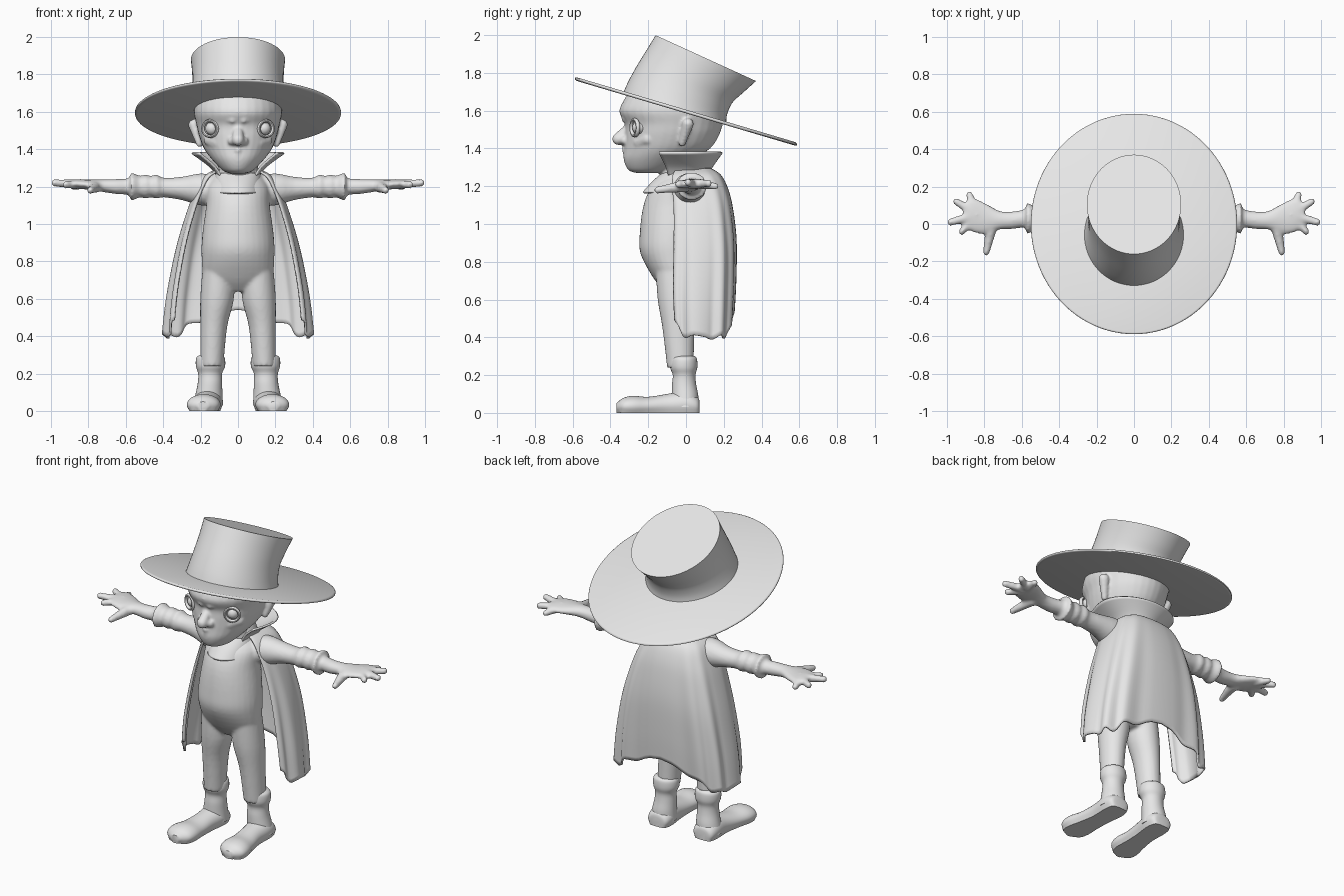
import bpy, bmesh
from math import sin, cos, tau, radians, copysign
from mathutils import Vector, Matrix

cube = bpy.data.objects.get("Cube")
if cube:
    bpy.data.objects.remove(cube, do_unlink=True)

grey = bpy.data.materials.new("plain_grey")
grey.use_nodes = True
GREY = (0.8, 0.8, 0.8, 1)
grey.diffuse_color = GREY
grey.node_tree.nodes["Principled BSDF"].inputs["Base Color"].default_value = GREY


def smooth_rows(rows, steps):
    """Catmull-Rom interpolation through the given sections."""
    rows = [Vector(r) for r in rows]
    out = []
    for i in range(len(rows) - 1):
        b, c = rows[i], rows[i + 1]
        a, d = rows[max(i - 1, 0)], rows[min(i + 2, len(rows) - 1)]
        for k in range(steps):
            t = k / steps
            out.append(b + (c - a) * (t / 2)
                       + (a * 2 - b * 5 + c * 4 - d) * (t * t / 2)
                       + (b * 3 - a - c * 3 + d) * (t ** 3 / 2))
    return out + [rows[-1]]


def bridge(bm, rings, closed):
    for low, high in zip(rings, rings[1:]):
        n = len(low)
        for i in range(n if closed else n - 1):
            j = (i + 1) % n
            bm.faces.new((low[i], low[j], high[j], high[i]))


def loft(bm, rows, axis="Z", side=1, steps=4, segs=32):
    """Closed body of elliptical sections: x, y, z, two radii, optional tilt in degrees."""
    rings = []
    for row in smooth_rows(rows, steps):
        x, y, z, ra, rb = row[:5]
        tilt = Matrix.Rotation(radians(-row[5]) if len(row) > 5 else 0, 3, "X")
        ring = []
        for i in range(segs):
            u, v = ra * cos(tau * i / segs), rb * sin(tau * i / segs)
            offset = {"X": (0, u, v), "Y": (u, 0, v), "Z": (u, v, 0)}[axis]
            p = Vector((x, y, z)) + tilt @ Vector(offset)
            ring.append(bm.verts.new((p.x * side, p.y, p.z)))
        rings.append(ring)
    bridge(bm, rings, True)
    bm.faces.new(rings[0])
    bm.faces.new(rings[-1])


def taper(bm, start, end, r1, r2, side=1, count=8):
    """Rounded finger-like limb made of a run of balls."""
    for i in range(count):
        t = i / (count - 1)
        p = Vector(start).lerp(Vector(end), t)
        p.x *= side
        bmesh.ops.create_icosphere(bm, subdivisions=2, radius=r1 + (r2 - r1) * t,
                                   matrix=Matrix.Translation(p))


def finish(bm, name, voxel=0, relax=4, thick=0, angle=40):
    bmesh.ops.recalc_face_normals(bm, faces=bm.faces)
    mesh = bpy.data.meshes.new(name)
    bm.to_mesh(mesh)
    bm.free()
    mesh.materials.append(grey)
    ob = bpy.data.objects.new(name, mesh)
    bpy.context.collection.objects.link(ob)
    if voxel:
        fuse = ob.modifiers.new("fuse", "REMESH")
        fuse.mode, fuse.voxel_size, fuse.use_smooth_shade = "VOXEL", voxel, True
        soft = ob.modifiers.new("soften", "SMOOTH")
        soft.factor, soft.iterations = 0.5, relax
    if thick:
        shell = ob.modifiers.new("shell", "SOLIDIFY")
        shell.thickness, shell.offset = thick, 0
    bpy.ops.object.select_all(action="DESELECT")
    ob.select_set(True)
    bpy.context.view_layer.objects.active = ob
    bpy.ops.object.shade_smooth_by_angle(angle=radians(angle))
    return ob


def sheet(name, rows, span, power=1, adjust=None, cols=72, thick=0.012):
    """Open cloth wrapped round the z axis; rows hold z, x radius, y radius, y centre."""
    bm = bmesh.new()
    rings = []
    for z, rx, ry, cy in smooth_rows(rows, 5):
        ring = []
        for i in range(cols + 1):
            t = 2 * i / cols - 1
            a = radians(span) * t
            s, c = (copysign(abs(f) ** power, f) for f in (sin(a), cos(a)))
            p = Vector((rx * s, cy + ry * c, z))
            ring.append(bm.verts.new(adjust(p, t) if adjust else p))
        rings.append(ring)
    bridge(bm, rings, False)
    finish(bm, name, thick=thick)


# Body: torso, legs, sleeves and hands fused into one skin
body = bmesh.new()
loft(body, [(0, -.05, .64, .1, .06), (0, -.06, .71, .18, .11), (0, -.075, .84, .195, .165),
            (0, -.075, .95, .19, .17), (0, -.06, 1.1, .17, .165), (0, -.03, 1.2, .165, .15),
            (0, 0, 1.27, .12, .11), (0, 0, 1.36, .09, .09)])
for side in (1, -1):
    loft(body, [(.105, -.06, .76, .085, .1), (.112, -.05, .6, .09, .1),
                (.13, -.04, .45, .072, .085), (.14, -.03, .24, .062, .07)], side=side)
    loft(body, [(.06, .02, 1.18, .09, .08), (.2, .02, 1.185, .085, .085),
                (.3, .03, 1.19, .066, .062), (.4, .03, 1.195, .058, .052),
                (.435, .03, 1.2, .07, .065), (.465, .03, 1.2, .06, .056),
                (.495, .03, 1.2, .068, .064), (.525, .03, 1.2, .06, .057),
                (.57, .03, 1.2, .082, .074), (.585, .03, 1.2, .05, .045),
                (.65, .02, 1.2, .047, .04), (.72, .02, 1.205, .05, .034),
                (.8, .03, 1.21, .085, .027), (.87, .05, 1.215, .09, .024),
                (.91, .05, 1.215, .06, .018)], axis="X", side=side, steps=3)
    for tip, r in (((.88, .155, 1.2), .02), ((.95, .12, 1.215), .02),
                   ((.98, .01, 1.22), .021), ((.92, -.04, 1.21), .02)):
        taper(body, (.84, .05, 1.212), tip, .028, r, side)
    taper(body, (.76, -.01, 1.2), (.79, -.15, 1.18), .034, .02, side)
finish(body, "body", voxel=.01)

# Boots: rolled cuff, shaft and round-toed foot on a flat sole
for side, label in ((1, "left"), (-1, "right")):
    boot = bmesh.new()
    loft(boot, [(.145, -.015, .3, .058, .062), (.147, -.012, .285, .076, .07),
                (.147, -.012, .24, .078, .072), (.149, -.01, .2, .064, .06),
                (.15, -.01, .15, .065, .064), (.155, -.005, .09, .072, .07),
                (.16, -.005, .03, .08, .07)], side=side)
    loft(boot, [(.16, .072, .03, .03, .03), (.16, .06, .035, .065, .05), (.16, 0, .045, .078, .07),
                (.165, -.1, .04, .07, .06), (.175, -.2, .035, .078, .05),
                (.183, -.28, .035, .09, .055), (.187, -.335, .033, .078, .045),
                (.188, -.368, .03, .03, .02)], axis="Y", side=side)
    for v in boot.verts:
        v.co.z = 0 if v.co.z < .012 else v.co.z
    finish(boot, label + "_boot")

# Head with nose, lips, cheeks and ears
head = bmesh.new()
loft(head, [(0, -.2, 1.27, .04, .06), (0, -.19, 1.285, .08, .115), (0, -.15, 1.34, .135, .18),
            (0, -.1, 1.4, .18, .228), (0, -.075, 1.47, .208, .25), (0, -.065, 1.53, .222, .26),
            (0, -.07, 1.6, .236, .283), (0, -.06, 1.68, .225, .255)])
taper(head, (0, -.29, 1.52), (0, -.358, 1.45), .025, .034)
taper(head, (0, -.05, 1.2), (0, -.02, 1.35), .1, .1)
for side in (1, -1):
    taper(head, (.02, -.335, 1.445), (.035, -.325, 1.443), .025, .022, side)
    taper(head, (0, -.325, 1.395), (.055, -.295, 1.4), .016, .01, side)
    taper(head, (0, -.317, 1.37), (.045, -.295, 1.375), .018, .01, side)
    taper(head, (.1, -.24, 1.435), (.15, -.2, 1.45), .045, .035, side)
    taper(head, (.205, -.02, 1.43), (.235, .01, 1.53), .02, .032, side)
    taper(head, (.03, -.325, 1.555), (.14, -.27, 1.575), .018, .016, side)
finish(head, "head", voxel=.008)

# Eyes with raised rims
for side, label in ((1, "left"), (-1, "right")):
    aim = Matrix.Translation((side * .145, -.262, 1.51)) \
        @ Vector((side * .45, -1, 0)).to_track_quat("Z", "Y").to_matrix().to_4x4()
    rim = bmesh.new()
    rings = []
    for i in range(33):
        a = tau * i / 32
        rings.append([rim.verts.new(aim @ Vector((
            (.042 + .009 * cos(b)) * cos(a), (.042 + .009 * cos(b)) * sin(a), .012 * sin(b) + .01)))
            for b in (tau * k / 10 for k in range(10))])
    bridge(rim, rings, True)
    bmesh.ops.remove_doubles(rim, verts=rim.verts, dist=.0001)
    finish(rim, label + "_eye_rim")
    eye = bmesh.new()
    bmesh.ops.create_uvsphere(eye, u_segments=24, v_segments=12, radius=.036,
                              matrix=aim @ Matrix.Translation((0, 0, -.015)))
    finish(eye, label + "_eye")

# Hat: wide tilted brim and a flared flat-topped crown
brim = bmesh.new()
loft(brim, [(0, 0, 1.586, .535, .6, 16.5), (0, 0, 1.59, .55, .613, 16.5),
            (0, 0, 1.6, .55, .613, 16.5), (0, 0, 1.605, .54, .604, 16.5)], steps=2, segs=96)
finish(brim, "hat_brim", angle=60)
crown = bmesh.new()
loft(crown, [(0, -.06, 1.61, .268, .285, 17), (0, -.045, 1.665, .255, .276, 18),
             (0, -.01, 1.735, .245, .272, 20), (0, .045, 1.805, .245, .28, 23),
             (0, .105, 1.878, .252, .292, 24.5)], segs=64)
finish(crown, "hat_crown")


# Cape with folds that deepen towards a scalloped hem
def drape(p, t):
    top, s = 1.29, abs(t)
    drop = (top - p.z) / .89
    hem = .4 + .13 * max(0, 1 - s / .4) + .08 * max(0, s - .8) / .2 + .012 * cos(t * 26)
    fold = 1 + .03 * drop * cos(t * 26)
    return Vector((p.x * fold, p.y * fold, top - drop * (top - hem)))


sheet("cape", [(1.29, .11, .1, .03), (1.25, .18, .14, .04), (1.17, .225, .16, .055),
               (1.05, .27, .17, .07), (.85, .325, .18, .078), (.6, .37, .18, .075),
               (.4, .39, .17, .075)], span=130, power=.6, adjust=drape)

# Standing collar and neck band
sheet("cape_collar", [(1.26, .11, .1, .01), (1.31, .15, .13, .01), (1.38, .245, .185, .005)],
      span=122, adjust=lambda p, t: p - Vector((0, .05 * t ** 8, 0)))
sheet("neck_band", [(1.27, .115, -.1, -.02), (1.22, .122, -.15, -.025), (1.165, .128, -.195, -.03)],
      span=80)
